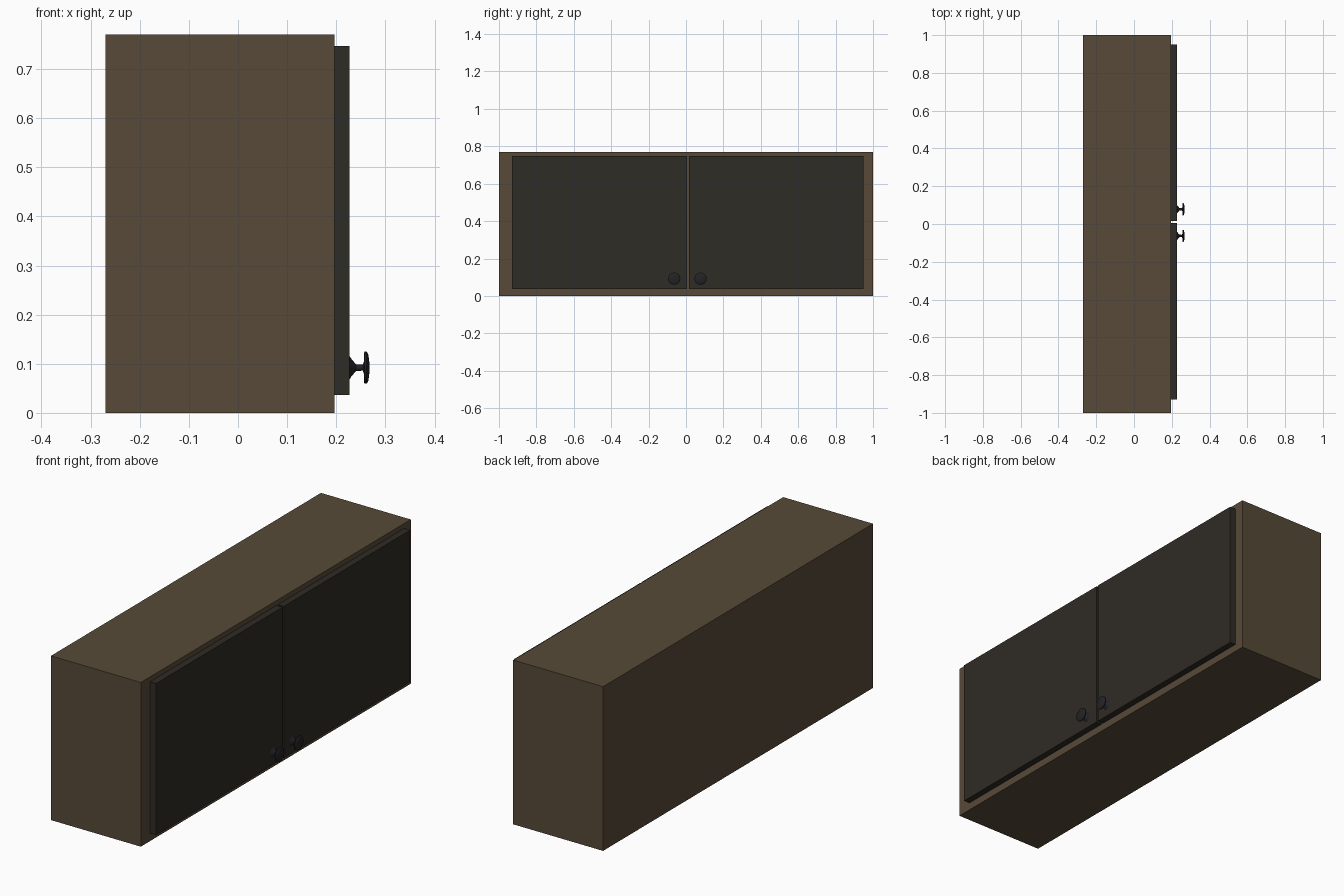
import bpy, bmesh, math
from mathutils import Matrix

if "Cube" in bpy.data.objects:
    bpy.data.objects.remove(bpy.data.objects["Cube"])


def material(name, rgb):
    m = bpy.data.materials.new(name)
    m.diffuse_color = (*rgb, 1)
    m.use_nodes = True
    m.node_tree.nodes["Principled BSDF"].inputs["Base Color"].default_value = m.diffuse_color
    return m


WOOD = material("brown_wood", (0.095, 0.068, 0.039))
DARK = material("dark_panel", (0.028, 0.025, 0.019))
METAL = material("black_metal", (0.017, 0.017, 0.02))


def finish(name, bm, mat):
    mesh = bpy.data.meshes.new(name)
    bmesh.ops.recalc_face_normals(bm, faces=bm.faces)
    bm.to_mesh(mesh)
    bm.free()
    mesh.materials.append(mat)
    obj = bpy.data.objects.new(name, mesh)
    bpy.context.collection.objects.link(obj)
    return obj


def box(name, lo, hi, mat):
    bm = bmesh.new()
    bmesh.ops.create_cube(bm, size=1)
    bmesh.ops.scale(bm, vec=[b - a for a, b in zip(lo, hi)], verts=bm.verts)
    bmesh.ops.translate(bm, vec=[(a + b) / 2 for a, b in zip(lo, hi)], verts=bm.verts)
    return finish(name, bm, mat)


# Knob outline: (distance out from the door, radius)
KNOB = [(0, 0), (0, 0.024), (0.003, 0.019), (0.013, 0.007), (0.027, 0.006),
        (0.029, 0.012), (0.029, 0.029), (0.031, 0.0325), (0.035, 0.0325),
        (0.038, 0.028), (0.040, 0.015), (0.041, 0)]


def knob(name, x, y, z):
    bm = bmesh.new()
    vs = [bm.verts.new((d, 0, r)) for d, r in KNOB]
    es = [bm.edges.new(p) for p in zip(vs, vs[1:])]
    bmesh.ops.spin(bm, geom=vs + es, cent=(0, 0, 0), axis=(1, 0, 0),
                   angle=math.tau, steps=32, use_merge=True)
    bmesh.ops.remove_doubles(bm, verts=bm.verts, dist=1e-5)
    bmesh.ops.transform(bm, matrix=Matrix.Translation((x, y, z)), verts=bm.verts)
    obj = finish(name, bm, METAL)
    bpy.ops.object.select_all(action='DESELECT')
    obj.select_set(True)
    bpy.context.view_layer.objects.active = obj
    bpy.ops.object.shade_smooth_by_angle(angle=math.radians(40))


# Cabinet body
FACE, DOOR = 0.196, 0.227
box("cabinet_body", (-0.27, -1, 0), (FACE, 1, 0.77), WOOD)

# Two doors with their knobs near the lower inner corners
for side, y0, y1, ky in (("left", -0.93, 0.006, -0.063), ("right", 0.016, 0.95, 0.078)):
    box(side + "_door", (FACE, y0, 0.036), (DOOR, y1, 0.747), DARK)
    knob(side + "_knob", DOOR, ky, 0.092)
